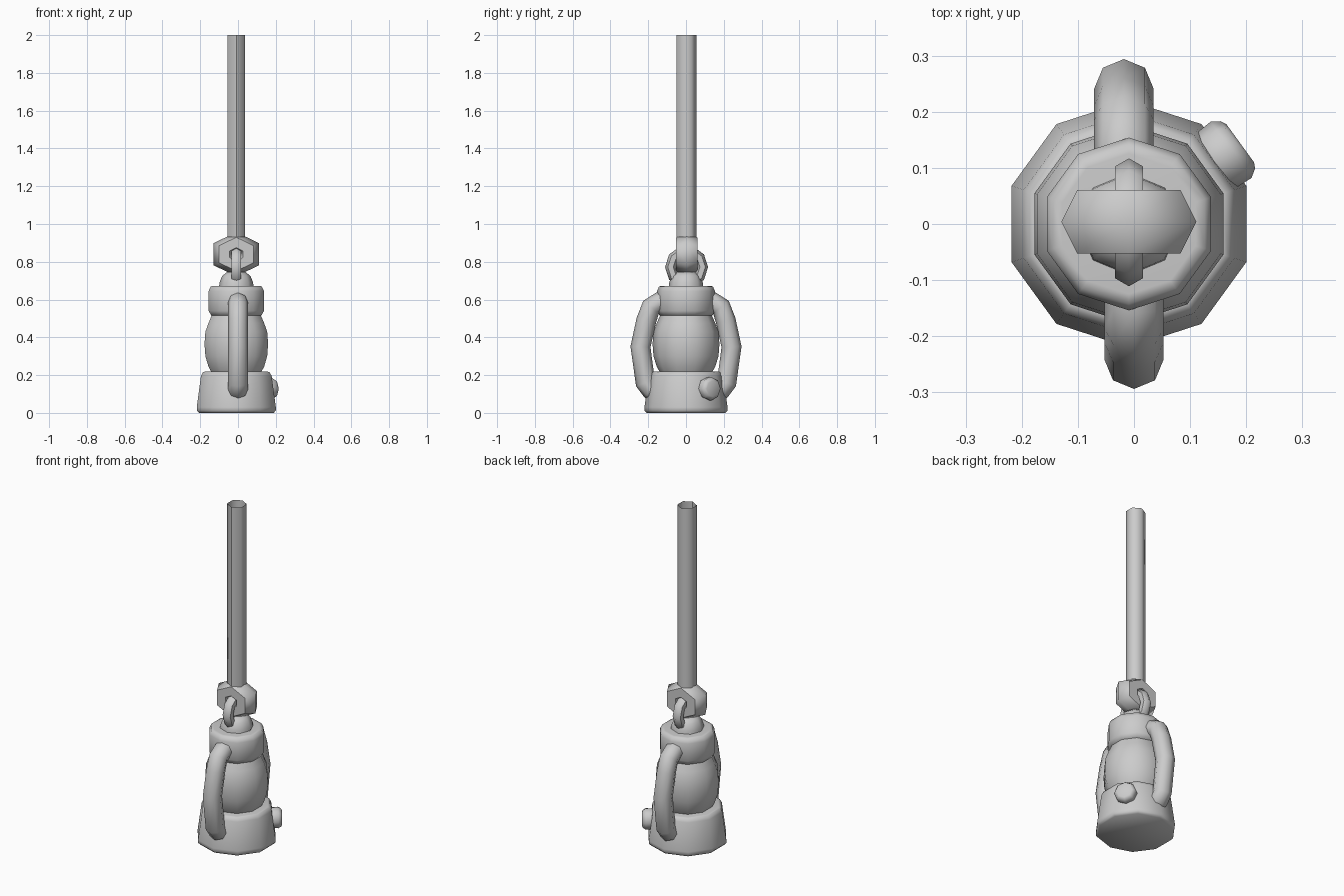
import bpy, bmesh
from math import sin, cos, pi, radians
from mathutils import Vector, Matrix

cube = bpy.data.objects.get("Cube")
if cube:
    bpy.data.objects.remove(cube, do_unlink=True)

CX = -0.009  # shared vertical axis of the lantern
grey = bpy.data.materials.new("light grey")
grey.diffuse_color = (0.6, 0.6, 0.6, 1)
grey.use_nodes = True
grey.node_tree.nodes["Principled BSDF"].inputs["Base Color"].default_value = (0.6, 0.6, 0.6, 1)


def skin(name, rings, matrix=Matrix(), caps=True, loop=False, angle=60):
    """Bridge equal-sized rings of points into a smooth-shaded object."""
    bm = bmesh.new()
    vs = [[bm.verts.new(p) for p in ring] for ring in rings]
    n = len(vs[0])
    pairs = list(zip(vs, vs[1:])) + ([(vs[-1], vs[0])] if loop else [])
    for a, b in pairs:
        for i in range(n):
            j = (i + 1) % n
            bm.faces.new((a[i], a[j], b[j], b[i]))
    if caps and not loop:
        bm.faces.new(vs[0][::-1])
        bm.faces.new(vs[-1])
    bmesh.ops.recalc_face_normals(bm, faces=bm.faces)
    bm.transform(matrix)
    mesh = bpy.data.meshes.new(name)
    bm.to_mesh(mesh)
    bm.free()
    mesh.materials.append(grey)
    obj = bpy.data.objects.new(name, mesh)
    bpy.context.collection.objects.link(obj)
    bpy.ops.object.select_all(action='DESELECT')
    obj.select_set(True)
    bpy.context.view_layer.objects.active = obj
    bpy.ops.object.shade_smooth_by_angle(angle=radians(angle))
    return obj


def circle(r, z, n, phase=pi / 2):
    return [(r * cos(phase + 2 * pi * i / n), r * sin(phase + 2 * pi * i / n), z) for i in range(n)]


def lathe(name, profile, n=10, matrix=Matrix.Translation((CX, 0, 0)), caps=True, loop=False):
    return skin(name, [circle(r, z, n) for r, z in profile], matrix, caps, loop)


def torus(name, major, minor, n, m, matrix):
    section = [(major + minor * cos(2 * pi * k / m), minor * sin(2 * pi * k / m)) for k in range(m)]
    return lathe(name, section, n, matrix, loop=True)


def tube(name, path, r, n, matrix):
    """Sweep a round section along a path in the YZ plane."""
    pts = [Vector((0, y, z)) for y, z in path]
    rings = []
    for i, p in enumerate(pts):
        t_in = (p - pts[max(i - 1, 0)]).normalized()
        t_out = (pts[min(i + 1, len(pts) - 1)] - p).normalized()
        t = (t_in + t_out).normalized()
        side = Vector((1, 0, 0))
        up = t.cross(side)
        rings.append([p + r * (cos(2 * pi * k / n) * side + sin(2 * pi * k / n) * up) for k in range(n)])
    return skin(name, rings, matrix)


# Lantern body, stacked along one axis
lathe("base", [(0.208, 0), (0.22, 0.012), (0.22, 0.03), (0.197, 0.195), (0.186, 0.215), (0.175, 0.218)])
lathe("glass", [(0.135, 0.21), (0.155, 0.245), (0.172, 0.30), (0.177, 0.365),
                (0.172, 0.43), (0.155, 0.475), (0.135, 0.52)])
lathe("cap", [(0.125, 0.512), (0.139, 0.515), (0.154, 0.54), (0.154, 0.645), (0.142, 0.67), (0.125, 0.672)])
lathe("cap_dome", [(0.092, 0.66), (0.089, 0.69), (0.075, 0.725), (0.05, 0.745)], 8)

# Side handles: the second is the first turned half a round
handle_path = [(0.11, 0.585), (0.145, 0.585), (0.185, 0.56), (0.21, 0.49),
               (0.241, 0.35), (0.215, 0.16), (0.19, 0.125), (0.165, 0.12)]
for name, x, turn in (("back_handle", -0.018, 0), ("front_handle", 0.0, pi)):
    tube(name, handle_path, 0.053, 8, Matrix.Translation((x, 0, 0)) @ Matrix.Rotation(turn, 4, 'Z'))

# Fuel knob set square on one face of the base
knob_place = (Matrix.Translation((CX, 0, 0.128)) @ Matrix.Rotation(radians(36), 4, 'Z')
              @ Matrix.Rotation(pi / 2, 4, 'Y'))
lathe("fuel_knob", [(0.05, 0.16), (0.06, 0.19), (0.062, 0.225), (0.052, 0.24), (0.042, 0.245)], 8, knob_place)

# Hanging ring through the thick link
torus("hanging_ring", 0.085, 0.029, 10, 6,
      Matrix.Translation((CX, 0.003, 0.772)) @ Matrix.Rotation(pi / 2, 4, 'Y'))
torus("thick_link", 0.074, 0.065, 6, 6,
      Matrix.Translation((CX, 0.004, 0.84)) @ Matrix.Diagonal((1, 1, 0.84, 1)) @ Matrix.Rotation(pi / 2, 4, 'X'))

# Open six-sided pole
lathe("pole", [(0.053, 0.93), (0.053, 2.0)], 6, Matrix.Translation((CX, 0.003, 0)), caps=False)
